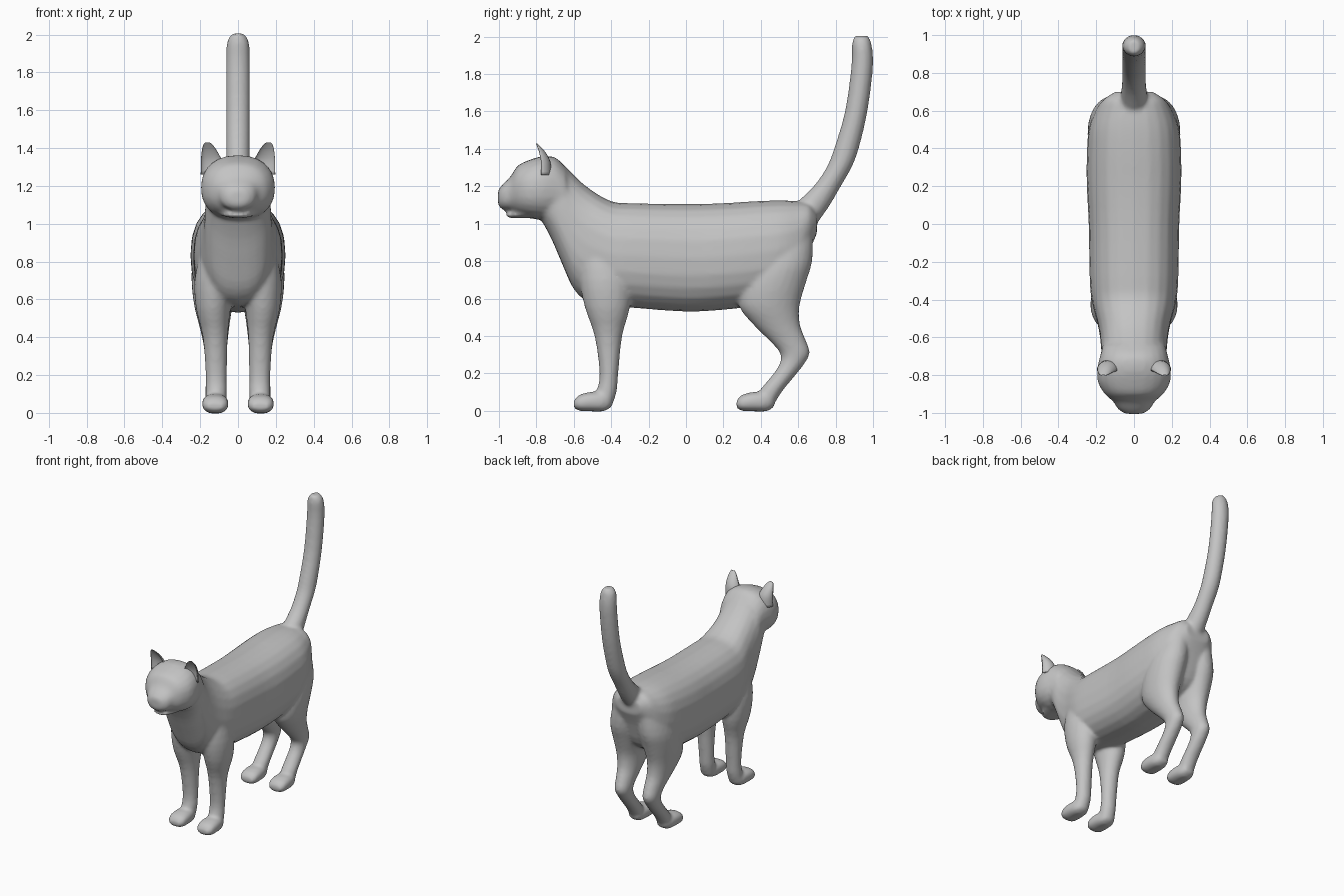
import bpy, bmesh, math
from mathutils import Vector, Matrix

if "Cube" in bpy.data.objects:
    bpy.data.objects.remove(bpy.data.objects["Cube"])

fur = bpy.data.materials.new("grey_fur")
fur.use_nodes = True
GREY = (0.55, 0.55, 0.55, 1)
fur.diffuse_color = GREY
fur.node_tree.nodes["Principled BSDF"].inputs["Base Color"].default_value = GREY


def smooth_path(rows, steps=3):
    """Catmull-Rom interpolation of section rows."""
    rows = [Vector(r) for r in rows]
    out = []
    for i in range(len(rows) - 1):
        a, b, c, d = rows[max(i - 1, 0)], rows[i], rows[i + 1], rows[min(i + 2, len(rows) - 1)]
        for s in range(steps):
            t = s / steps
            out.append(b + (c - a) * (t / 2) + (a * 2 - b * 5 + c * 4 - d) * (t * t / 2)
                       + (b * 3 - a - c * 3 + d) * (t ** 3 / 2))
    return out + [rows[-1]]


def loft(bm, rows, upright, side=1, power=2.0, cup=1.0, sides=24):
    """upright rows: z, x, y, half x, half y.  Lengthwise rows: y, x, low z, high z, half x."""
    rings = []
    for row in smooth_path(rows):
        ring = []
        for k in range(sides):
            a = 2 * math.pi * k / sides
            u = math.copysign(abs(math.cos(a)) ** (2 / power), math.cos(a))
            v = math.copysign(abs(math.sin(a)) ** (2 / power), math.sin(a))
            if upright:
                z, x, y, rx, ry = row
                co = (side * (x + u * rx), y + v * ry * (cup if v < 0 else 1), z)
            else:
                y, x, low, high, rx = row
                co = (side * (x + u * rx), y, (low + high) / 2 + v * (high - low) / 2)
            ring.append(bm.verts.new(co))
        rings.append(ring)
    for r, q in zip(rings, rings[1:]):
        for k in range(sides):
            n = (k + 1) % sides
            bm.faces.new((r[k], r[n], q[n], q[k]))
    bm.faces.new(rings[0])
    bm.faces.new(rings[-1])


def finish(bm, name):
    bmesh.ops.recalc_face_normals(bm, faces=bm.faces)
    for f in bm.faces:
        f.smooth = True
    mesh = bpy.data.meshes.new(name)
    bm.to_mesh(mesh)
    bm.free()
    mesh.materials.append(fur)
    ob = bpy.data.objects.new(name, mesh)
    bpy.context.collection.objects.link(ob)
    return ob


# Torso and neck, head, jaw, tail
TORSO = [(-.78, 0, 1.03, 1.36, .15), (-.72, 0, .92, 1.36, .165), (-.66, 0, .78, 1.32, .175),
         (-.6, 0, .65, 1.26, .18), (-.52, 0, .58, 1.19, .195), (-.4, 0, .56, 1.12, .225),
         (-.28, 0, .55, 1.11, .235), (0, 0, .53, 1.105, .24), (.2, 0, .54, 1.11, .25),
         (.36, 0, .56, 1.12, .25), (.5, 0, .6, 1.125, .24), (.6, 0, .68, 1.12, .205),
         (.66, 0, .85, 1.11, .16), (.7, 0, .95, 1.06, .1)]
HEAD = [(-1.005, 0, 1.10, 1.18, .045), (-.98, 0, 1.075, 1.21, .085), (-.94, 0, 1.07, 1.25, .11),
        (-.9, 0, 1.05, 1.31, .155), (-.84, 0, 1.03, 1.34, .19), (-.77, 0, 1.02, 1.36, .195),
        (-.7, 0, 1.02, 1.355, .18), (-.64, 0, 1.0, 1.3, .165)]
JAW = [(-.96, 0, 1.035, 1.055, .035), (-.93, 0, 1.03, 1.06, .065), (-.86, 0, 1.03, 1.08, .1),
       (-.78, 0, 1.03, 1.1, .12)]
TAIL = [(1.0, 0, .6, .08, .1), (1.1, 0, .675, .07, .095), (1.2, 0, .755, .063, .073),
        (1.3, 0, .818, .063, .067), (1.4, 0, .857, .063, .066), (1.6, 0, .91, .063, .06),
        (1.84, 0, .942, .063, .058), (1.96, 0, .94, .058, .052), (2.005, 0, .937, .03, .036)]
# Legs and paws, mirrored
FRONT_LEG = [(.85, .1, -.45, .1, .12), (.7, .12, -.43, .11, .14), (.55, .13, -.42, .092, .12),
             (.4, .12, -.415, .066, .074), (.2, .115, -.412, .056, .05), (.1, .115, -.425, .056, .054),
             (.015, .12, -.45, .056, .05)]
FRONT_PAW = [(-.6, .12, .015, .055, .045), (-.57, .12, .0, .085, .066), (-.51, .12, -.003, .1, .07),
             (-.44, .12, -.003, .1, .06), (-.4, .118, .02, .09, .04)]
HIND_LEG = [(.95, .1, .55, .1, .13), (.8, .12, .51, .12, .165), (.68, .127, .465, .118, .175),
            (.56, .13, .445, .1, .162), (.46, .125, .485, .08, .125), (.38, .12, .54, .066, .1),
            (.31, .118, .582, .058, .08), (.25, .117, .566, .054, .066), (.18, .117, .515, .054, .062),
            (.1, .118, .45, .056, .062), (.015, .12, .41, .054, .05)]
HIND_PAW = [(y + .87, x, lo, hi, w) for y, x, lo, hi, w in FRONT_PAW]

body = bmesh.new()
loft(body, TORSO, False, power=2.4)
loft(body, HEAD, False, power=2.3)
loft(body, JAW, False)
loft(body, TAIL, True)
for side in (1, -1):
    loft(body, FRONT_LEG, True, side)
    loft(body, FRONT_PAW, False, side, 2.4)
    loft(body, HIND_LEG, True, side)
    loft(body, HIND_PAW, False, side, 2.4)
cat = finish(body, "cat_body")

# Fuse the overlapping forms into one soft skin
fuse = cat.modifiers.new("fuse", 'REMESH')
fuse.mode = 'VOXEL'
fuse.voxel_size = .012
fuse.use_smooth_shade = True
soften = cat.modifiers.new("soften", 'SMOOTH')
soften.factor = .5
soften.iterations = 6

# Cupped ears
EAR = [(1.26, .135, -.775, .062, .055), (1.33, .14, -.775, .056, .05), (1.38, .15, -.785, .042, .035),
       (1.415, .158, -.797, .026, .016), (1.43, .162, -.803, .012, .006)]
for side, label in ((1, "left"), (-1, "right")):
    ear = bmesh.new()
    loft(ear, EAR, True, side, cup=-.45)
    finish(ear, label + "_ear")

    # Almond eye with a raised rim
    eye = bmesh.new()
    turn = Matrix.Translation((side * .078, -.905, 1.217)) @ Matrix.Rotation(side * .35, 4, 'Z')
    bmesh.ops.create_uvsphere(eye, u_segments=20, v_segments=12, radius=1,
                              matrix=turn @ Matrix.Diagonal((.03, .022, .021, 1)))
    finish(eye, label + "_eye")
    bpy.ops.mesh.primitive_torus_add(major_segments=24, minor_segments=8, major_radius=.03, minor_radius=.005)
    rim = bpy.context.object
    rim.name = label + "_eyelid"
    rim.matrix_world = (turn @ Matrix.Translation((0, -.01, 0)) @ Matrix.Diagonal((1, 1, .75, 1))
                        @ Matrix.Rotation(math.pi / 2, 4, 'X'))
    rim.data.materials.append(fur)
    bpy.ops.object.shade_smooth()

# Nose pad
nose = bmesh.new()
bmesh.ops.create_uvsphere(nose, u_segments=16, v_segments=10, radius=1,
                          matrix=Matrix.Translation((0, -.985, 1.165)) @ Matrix.Diagonal((.03, .016, .018, 1)))
finish(nose, "nose")
